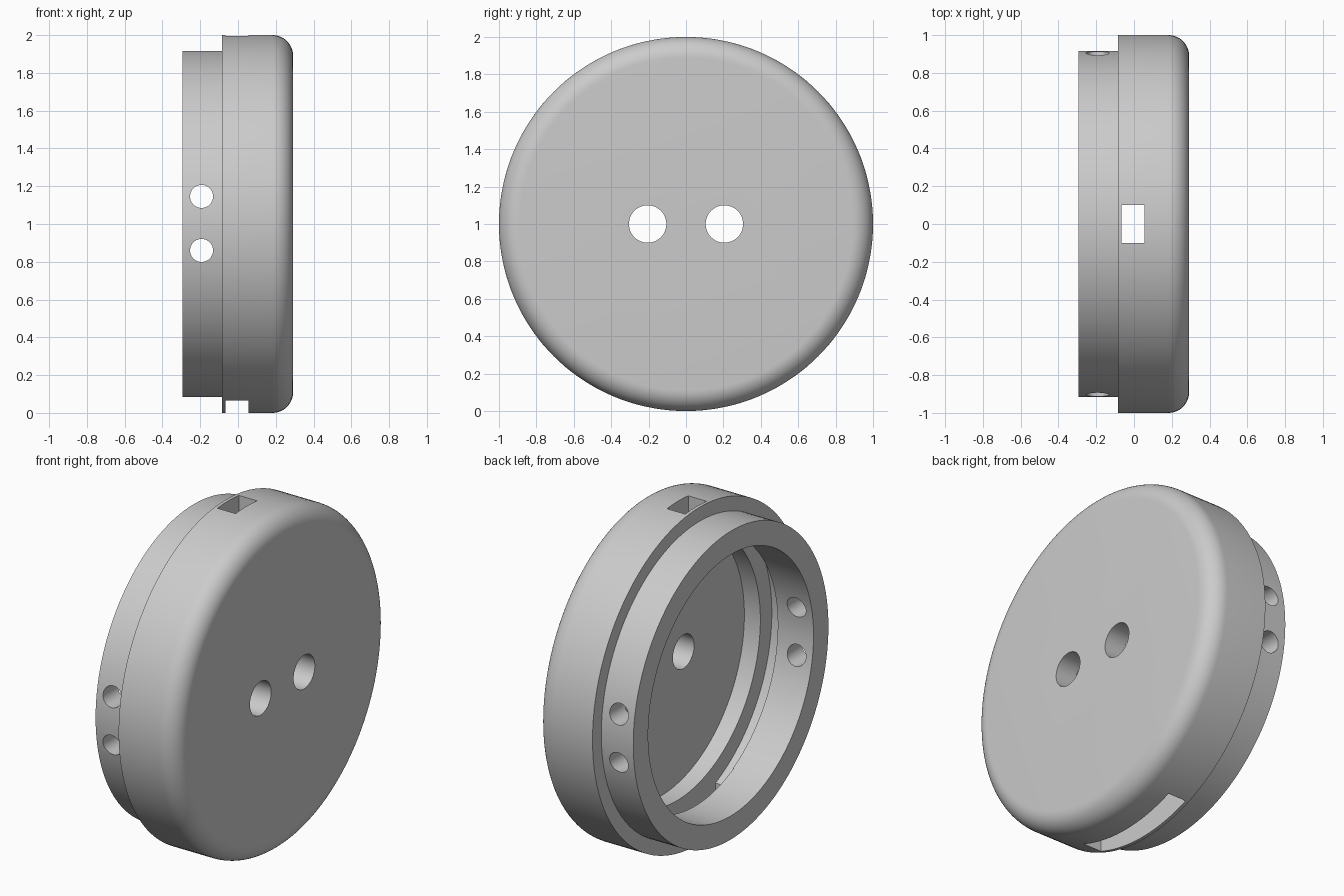
import bpy, bmesh, math
from mathutils import Matrix, Vector

cube = bpy.data.objects.get("Cube")
if cube:
    bpy.data.objects.remove(cube, do_unlink=True)

grey = bpy.data.materials.new("light_grey")
grey.use_nodes = True
COLOUR = (0.6, 0.6, 0.6, 1)
grey.diffuse_color = COLOUR
grey.node_tree.nodes["Principled BSDF"].inputs["Base Color"].default_value = COLOUR

BACK, STEP, FRONT, FLOOR = -0.295, -0.085, 0.292, 0.16
OUTER, LIP, BORE, GROOVE, FILLET = 1.0, 0.917, 0.777, 0.885, 0.11
SLOT = (-0.065, 0.055)


def make_object(name, bm):
    mesh = bpy.data.meshes.new(name)
    bmesh.ops.recalc_face_normals(bm, faces=bm.faces[:])
    bm.to_mesh(mesh)
    bm.free()
    mesh.materials.append(grey)
    obj = bpy.data.objects.new(name, mesh)
    bpy.context.collection.objects.link(obj)
    return obj


def cylinder(bm, centre, radius, length, axis):
    turn = Vector((0, 0, 1)).rotation_difference(Vector(axis)).to_matrix().to_4x4()
    bmesh.ops.create_cone(bm, cap_ends=True, segments=48, radius1=radius, radius2=radius,
                          depth=length, matrix=Matrix.Translation(centre) @ turn)


def box(bm, half_width, z0, z1):
    size = (SLOT[1] - SLOT[0], 2 * half_width, z1 - z0)
    centre = (sum(SLOT) / 2, 0, (z0 + z1) / 2)
    bmesh.ops.create_cube(bm, size=1, matrix=Matrix.Translation(centre) @ Matrix.Diagonal((*size, 1)))


# Cap: section (x, radius) with rounded front rim and inner groove, spun about x
profile = [(FLOOR, 0), (FLOOR, BORE), (SLOT[1], BORE), (SLOT[1], GROOVE),
           (-0.06, GROOVE), (-0.06, BORE), (BACK, BORE), (BACK, LIP),
           (STEP, LIP), (STEP, OUTER)]
for i in range(13):
    a = math.pi / 2 * (1 - i / 12)
    profile.append((FRONT - FILLET + FILLET * math.cos(a), OUTER - FILLET + FILLET * math.sin(a)))
profile.append((FRONT, 0))

bm = bmesh.new()
verts = [bm.verts.new((x, 0, 1 + r)) for x, r in profile]
edges = [bm.edges.new(pair) for pair in zip(verts, verts[1:])]
bmesh.ops.spin(bm, geom=verts + edges, cent=(0, 0, 1), axis=(1, 0, 0),
               angle=math.tau, steps=144, use_merge=True)
bmesh.ops.remove_doubles(bm, verts=bm.verts[:], dist=1e-5)
# Merge the two flat disc fans
for x in (FLOOR, FRONT):
    hub = [v for v in bm.verts if (v.co - Vector((x, 0, 1))).length < 1e-4]
    bmesh.ops.dissolve_verts(bm, verts=hub)
cap = make_object("round_cap", bm)

# Holes and slots
bm = bmesh.new()
for side in (-1, 1):
    cylinder(bm, (0.25, side * 0.205, 1), 0.1, 0.4, (1, 0, 0))
    cylinder(bm, (-0.193, 0, 1.003 + side * 0.143), 0.061, 2.4, (0, 1, 0))
box(bm, 0.1, 1.5, 2.2)
box(bm, 0.355, -0.2, 0.5)
cutter = make_object("hole_cutter", bm)
cutter.hide_render = True

cut = cap.modifiers.new("holes", "BOOLEAN")
cut.operation = "DIFFERENCE"
cut.solver = "EXACT"
cut.object = cutter
bpy.ops.object.select_all(action="DESELECT")
bpy.context.view_layer.objects.active = cap
cap.select_set(True)
bpy.ops.object.modifier_apply(modifier=cut.name)
bpy.data.objects.remove(cutter, do_unlink=True)
bpy.ops.object.shade_smooth_by_angle(angle=math.radians(30))
